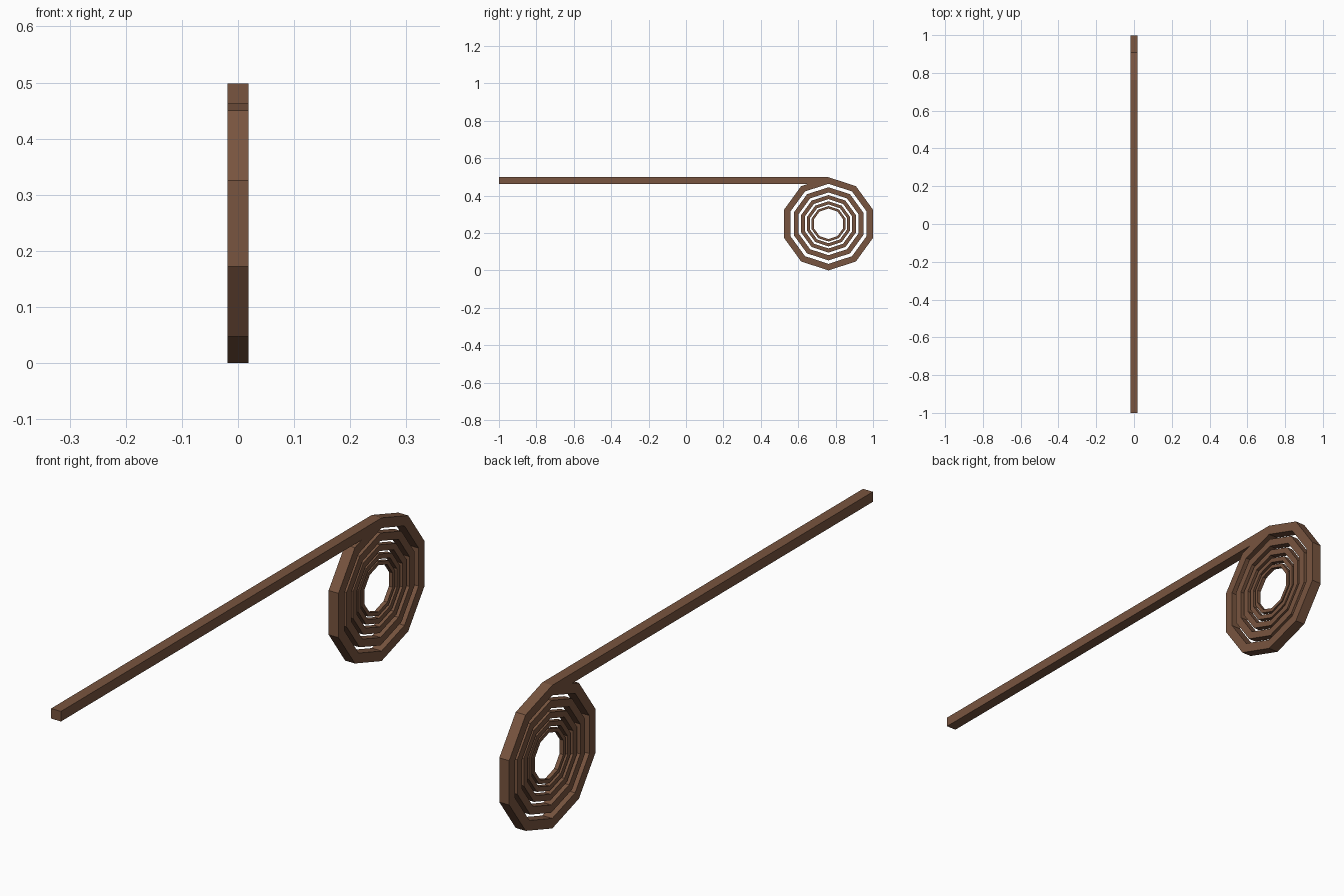
import bpy, bmesh
from math import cos, sin, pi

if "Cube" in bpy.data.objects:
    bpy.data.objects.remove(bpy.data.objects["Cube"])

CY, CZ = 0.762, 0.249      # centre of the coil
R_OUT, R_IN, HALF_W = 0.249, 0.214, 0.019
STEP = 0.785               # each ring is a smaller copy of the last

wood = bpy.data.materials.new("brown_wood")
wood.diffuse_color = (0.19, 0.09, 0.05, 1)
wood.use_nodes = True
wood.node_tree.nodes["Principled BSDF"].inputs["Base Color"].default_value = wood.diffuse_color


def finish(name, bm):
    bmesh.ops.recalc_face_normals(bm, faces=bm.faces)
    me = bpy.data.meshes.new(name)
    bm.to_mesh(me)
    bm.free()
    me.materials.append(wood)
    ob = bpy.data.objects.new(name, me)
    bpy.context.collection.objects.link(ob)


def ring(name, s):
    # ten-sided square-section ring with a corner at the top
    bm = bmesh.new()
    profile = [(-1, R_OUT), (1, R_OUT), (1, R_IN), (-1, R_IN)]
    loops = []
    for i in range(10):
        a = pi / 2 + i * pi / 5
        loops.append([bm.verts.new((x * HALF_W * s, CY + r * s * cos(a), CZ + r * s * sin(a)))
                      for x, r in profile])
    for i in range(10):
        p, q = loops[i], loops[(i + 1) % 10]
        for j in range(4):
            k = (j + 1) % 4
            bm.faces.new((p[j], p[k], q[k], q[j]))
    finish(name, bm)


# Nested rings
for n in range(5):
    ring(f"coil_ring_{n + 1}", STEP ** n)

# Long straight bar, running tangent to the top of the outer ring
bm = bmesh.new()
bmesh.ops.create_cube(bm, size=1)
for v in bm.verts:
    v.co.x *= 2 * HALF_W
    v.co.y = -1 if v.co.y < 0 else CY
    v.co.z = CZ + (R_OUT if v.co.z > 0 else R_IN)
finish("straight_bar", bm)
